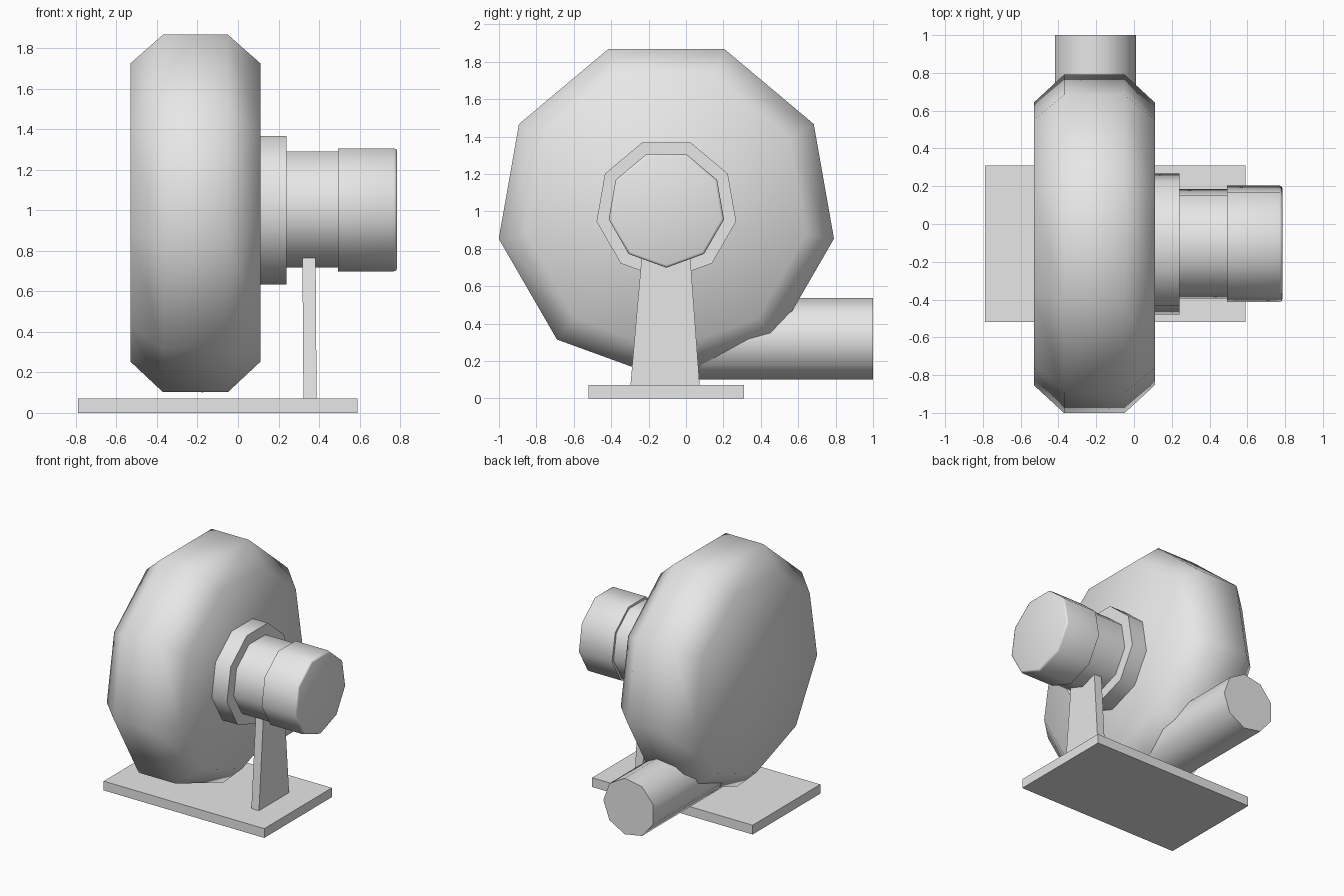
import bpy
import bmesh
import math
from mathutils import Vector

SIDES = 9
SHAFT = Vector((0, -0.105, 1.012))

cube = bpy.data.objects.get("Cube")
if cube:
    bpy.data.objects.remove(cube, do_unlink=True)

# One plain grey for the whole machine
grey = bpy.data.materials.new("plain grey")
grey.use_nodes = True
grey.diffuse_color = (0.8, 0.8, 0.8, 1)
grey.node_tree.nodes["Principled BSDF"].inputs["Base Color"].default_value = (0.8, 0.8, 0.8, 1)


def loft(name, rings, smooth=True):
    """Skin a list of point rings and close both ends."""
    bm = bmesh.new()
    loops = [[bm.verts.new(p) for p in ring] for ring in rings]
    for a, b in zip(loops, loops[1:]):
        for i in range(len(a)):
            j = (i + 1) % len(a)
            bm.faces.new((a[i], a[j], b[j], b[i]))
    bm.faces.new(loops[0])
    bm.faces.new(loops[-1])
    bmesh.ops.recalc_face_normals(bm, faces=bm.faces)
    mesh = bpy.data.meshes.new(name)
    bm.to_mesh(mesh)
    bm.free()
    mesh.materials.append(grey)
    obj = bpy.data.objects.new(name, mesh)
    bpy.context.collection.objects.link(obj)
    if smooth:
        bpy.ops.object.select_all(action='DESELECT')
        obj.select_set(True)
        bpy.context.view_layer.objects.active = obj
        bpy.ops.object.shade_smooth_by_angle(angle=math.radians(60))
    return obj


def turned(name, profile, centre, axis, start):
    """Nine-sided turned part: profile is (position along axis, radius)."""
    side = axis.cross(start)
    rings = []
    for pos, radius in profile:
        ring = []
        for i in range(SIDES):
            a = math.tau * i / SIDES
            ring.append(centre + axis * pos + (start * math.cos(a) + side * math.sin(a)) * radius)
        rings.append(ring)
    return loft(name, rings)


def rect(x0, x1, y0, y1, z):
    return [(x0, y0, z), (x1, y0, z), (x1, y1, z), (x0, y1, z)]


X, Y, Z = Vector((1, 0, 0)), Vector((0, 1, 0)), Vector((0, 0, 1))

# Fan casing and the parts along its shaft
turned("fan_casing", [(-0.53, 0.76), (-0.37, 0.91), (-0.05, 0.91), (0.11, 0.76)], SHAFT, X, -Z)
turned("hub_flange", [(0.10, 0.379), (0.24, 0.379)], SHAFT, X, -Z)
turned("motor_body", [(0.23, 0.295), (0.50, 0.295)], SHAFT, X, -Z)
turned("motor_cover", [(0.493, 0.313), (0.77, 0.313), (0.781, 0.309), (0.785, 0.299)], SHAFT, X, -Z)

# Outlet pipe leaving the bottom of the casing towards the back
turned("outlet_pipe", [(-0.1, 0.221), (1.0, 0.221)], Vector((-0.211, 0, 0.318)), Y, X)

# Base plate and tapered motor support
loft("base_plate", [rect(-0.79, 0.59, -0.52, 0.31, 0), rect(-0.79, 0.59, -0.52, 0.31, 0.072)], False)
loft("motor_support", [rect(0.323, 0.388, -0.297, 0.073, 0.07),
                       rect(0.318, 0.383, -0.235, 0.021, 0.78)], False)
